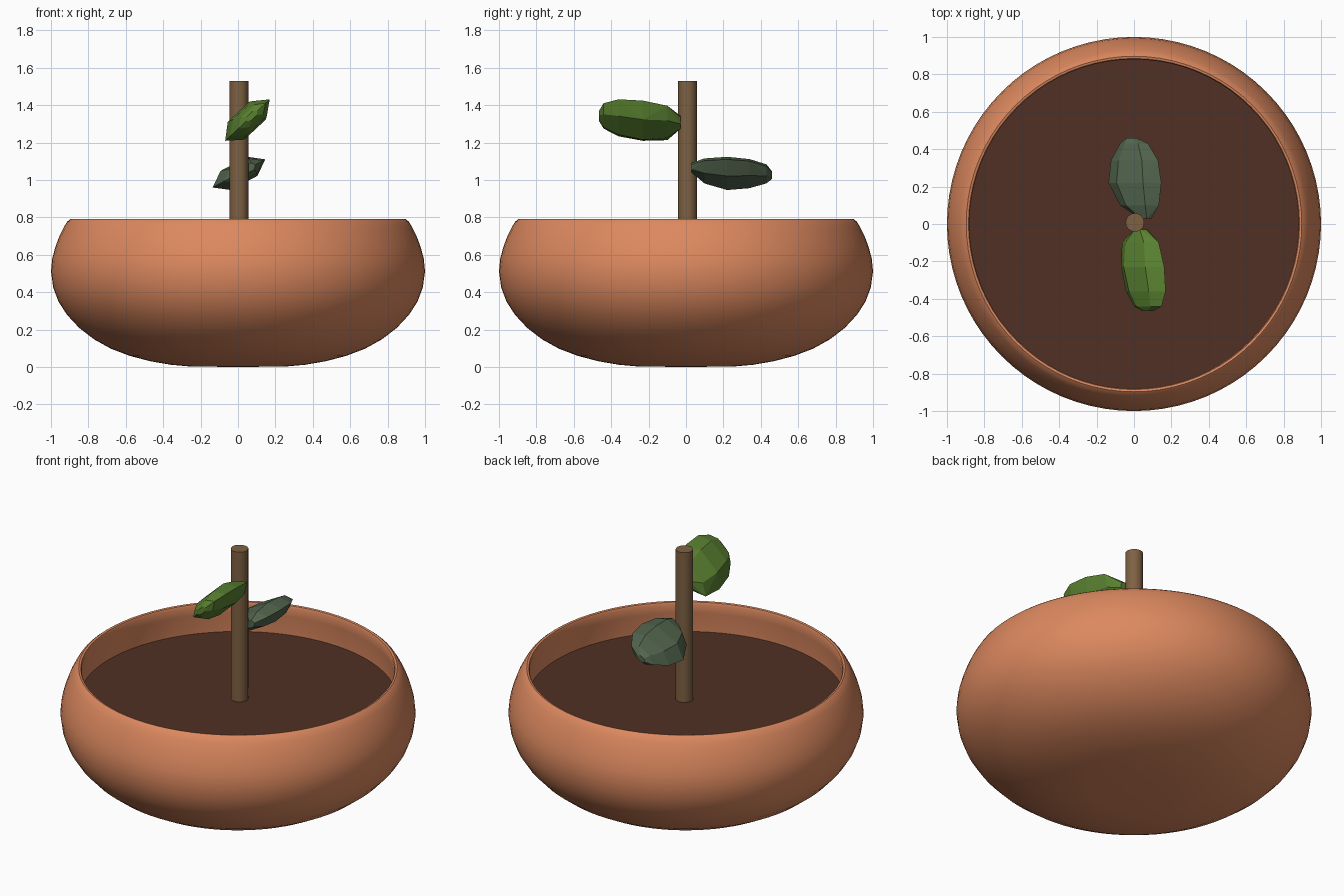
import bpy, bmesh, math
from mathutils import Vector

if "Cube" in bpy.data.objects:
    bpy.data.objects.remove(bpy.data.objects["Cube"])


def finish(name, bm, color, smooth=None):
    bmesh.ops.recalc_face_normals(bm, faces=bm.faces)
    mesh = bpy.data.meshes.new(name)
    bm.to_mesh(mesh)
    bm.free()
    obj = bpy.data.objects.new(name, mesh)
    bpy.context.collection.objects.link(obj)
    mat = bpy.data.materials.new(name + "_colour")
    mat.diffuse_color = (*color, 1)
    mat.use_nodes = True
    mat.node_tree.nodes["Principled BSDF"].inputs["Base Color"].default_value = mat.diffuse_color
    mesh.materials.append(mat)
    if smooth:
        bpy.ops.object.select_all(action='DESELECT')
        obj.select_set(True)
        bpy.context.view_layer.objects.active = obj
        bpy.ops.object.shade_smooth_by_angle(angle=math.radians(smooth))
    return obj


def lathe(name, profile, color, steps=80):
    bm = bmesh.new()
    verts = [bm.verts.new((r, 0, z)) for r, z in profile]
    edges = [bm.edges.new(p) for p in zip(verts, verts[1:])]
    bmesh.ops.spin(bm, geom=verts + edges, cent=(0, 0, 0), axis=(0, 0, 1),
                   angle=math.tau, steps=steps)
    bmesh.ops.remove_doubles(bm, verts=bm.verts, dist=0.0005)
    return finish(name, bm, color, 40)


def leaf(name, centre, tilt, stations, color):
    """Faceted hull of hexagonal sections: (y, width low, width high, half thickness)."""
    across = Vector((math.cos(tilt), 0, math.sin(tilt)))
    up = Vector((-math.sin(tilt), 0, math.cos(tilt)))
    bm = bmesh.new()
    for y, lo, hi, t in stations:
        mid, half = (lo + hi) / 2, (hi - lo) / 2
        for k in range(6):
            a = k * math.tau / 6
            w = mid + half * math.cos(a)
            h = t * math.sin(a) / math.sin(math.tau / 6)
            bm.verts.new(Vector((centre[0], y, centre[1])) + across * w + up * h)
    hull = bmesh.ops.convex_hull(bm, input=bm.verts)
    loose = {v for v in hull["geom_interior"] if isinstance(v, bmesh.types.BMVert)}
    bmesh.ops.delete(bm, geom=list(loose), context='VERTS')
    return finish(name, bm, color)


# Round bowl: underside, belly, rim, inner wall
lathe("bowl", [(0, 0), (0.26, 0.003), (0.36, 0.012), (0.47, 0.031), (0.58, 0.06),
               (0.68, 0.098), (0.77, 0.148), (0.85, 0.21), (0.915, 0.28),
               (0.96, 0.35), (0.988, 0.425), (1.0, 0.51), (0.993, 0.58),
               (0.977, 0.64), (0.955, 0.70), (0.93, 0.75), (0.913, 0.777),
               (0.897, 0.79), (0.885, 0.787), (0.88, 0.775), (0.885, 0.72),
               (0.893, 0.65), (0.895, 0.58)], (0.72, 0.25, 0.115))

# Soil surface
bm = bmesh.new()
bmesh.ops.create_circle(bm, cap_ends=True, segments=80, radius=0.893)
bmesh.ops.translate(bm, verts=bm.verts, vec=(0, 0, 0.60))
finish("soil", bm, (0.08, 0.03, 0.017))

# Stem
bm = bmesh.new()
bmesh.ops.create_cone(bm, cap_ends=True, segments=16, radius1=0.05, radius2=0.05, depth=0.95)
bmesh.ops.translate(bm, verts=bm.verts, vec=(0.005, 0.008, 1.055))
finish("stem", bm, (0.21, 0.12, 0.055), 40)

# Leaves
leaf("upper_leaf", (0.045, 1.315), math.radians(43),
     [(-0.03, -0.05, 0.03, 0.03), (-0.10, -0.15, 0.12, 0.045), (-0.23, -0.155, 0.16, 0.065),
      (-0.36, -0.12, 0.17, 0.055), (-0.44, -0.06, 0.14, 0.035), (-0.465, 0.0, 0.08, 0.015)],
     (0.10, 0.22, 0.03))
leaf("lower_leaf", (0.005, 1.035), math.radians(28),
     [(0.03, 0.03, 0.10, 0.02), (0.10, -0.09, 0.145, 0.045), (0.22, -0.16, 0.16, 0.058),
      (0.34, -0.145, 0.14, 0.05), (0.43, -0.09, 0.08, 0.035), (0.46, -0.05, 0.01, 0.015)],
     (0.085, 0.13, 0.075))
